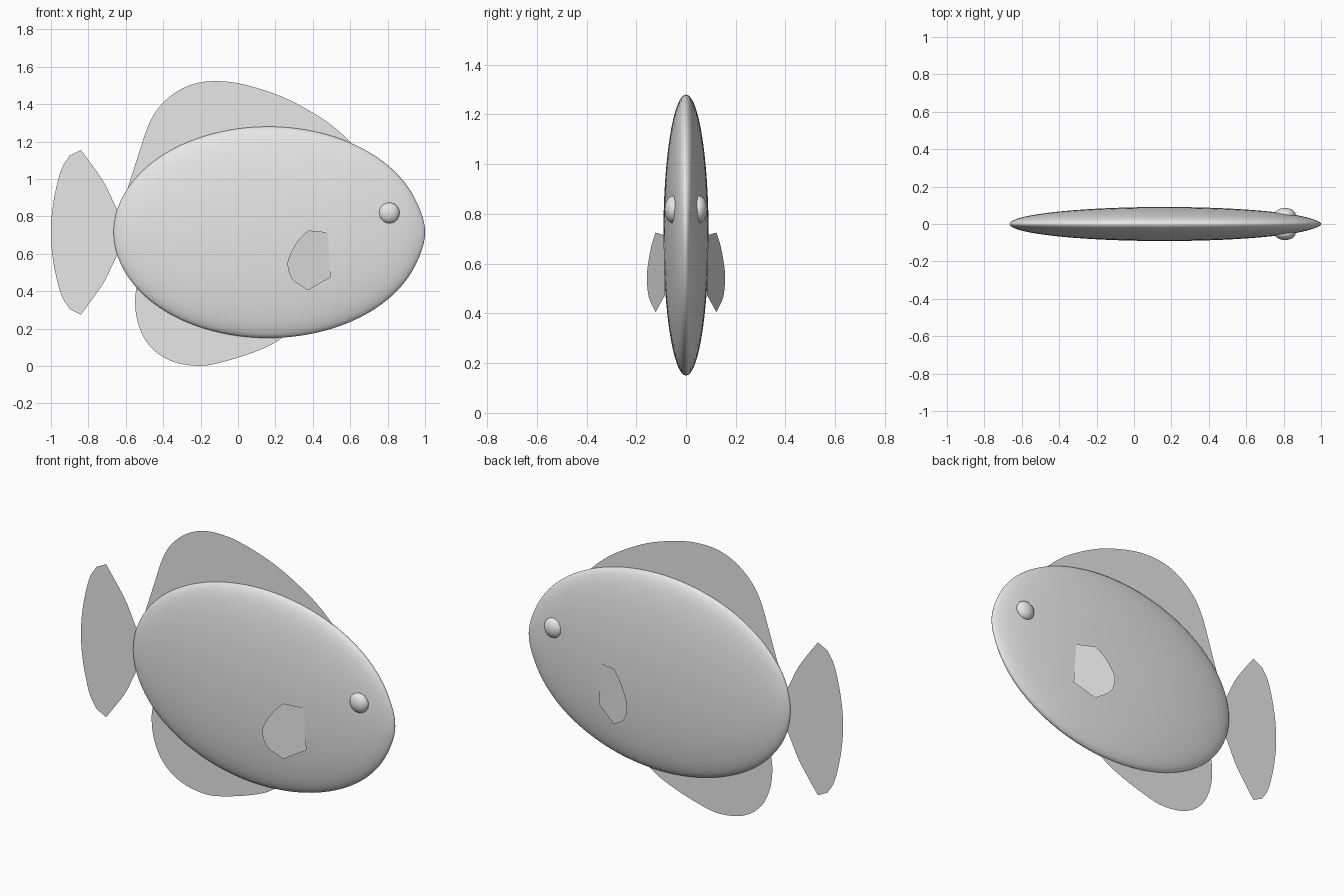
import bpy
import bmesh
from math import radians
from mathutils import Matrix, Vector

cube = bpy.data.objects.get("Cube")
if cube:
    bpy.data.objects.remove(cube, do_unlink=True)

MID_Z = 0.715

grey = bpy.data.materials.new("light_grey")
grey.use_nodes = True
grey.diffuse_color = (0.8, 0.8, 0.8, 1)
grey.node_tree.nodes["Principled BSDF"].inputs["Base Color"].default_value = grey.diffuse_color


def add_object(name, bm, smooth=False):
    """Turn a bmesh into a named object with the shared material."""
    mesh = bpy.data.meshes.new(name)
    bm.to_mesh(mesh)
    bm.free()
    mesh.materials.append(grey)
    if smooth:
        mesh.shade_smooth()
    obj = bpy.data.objects.new(name, mesh)
    bpy.context.collection.objects.link(obj)
    return obj


def ellipsoid(centre, radii, segments, rings):
    """Ellipsoid whose poles lie along x."""
    bm = bmesh.new()
    bmesh.ops.create_uvsphere(bm, u_segments=segments, v_segments=rings, radius=1)
    bmesh.ops.rotate(bm, verts=bm.verts, matrix=Matrix.Rotation(radians(90), 3, "Y"))
    bmesh.ops.scale(bm, verts=bm.verts, vec=radii)
    bmesh.ops.translate(bm, verts=bm.verts, vec=centre)
    return bm


def spline(points, steps=5):
    """Smooth curve through the points."""
    pts = [Vector(p) for p in points]
    pts = [2 * pts[0] - pts[1]] + pts + [2 * pts[-1] - pts[-2]]
    curve = []
    for a, b, c, d in zip(pts, pts[1:], pts[2:], pts[3:]):
        for i in range(steps):
            t = i / steps
            curve.append((2 * b + (c - a) * t + (2 * a - 5 * b + 4 * c - d) * t * t
                          + (3 * b - a - 3 * c + d) * t ** 3) / 2)
    return curve + [pts[-2]]


def sheet(name, outline, depth=lambda x: 0):
    """Paper-thin fin from an (x, z) outline."""
    bm = bmesh.new()
    verts = [bm.verts.new((p[0], depth(p[0]), p[1])) for p in outline]
    face = bm.faces.new(verts)
    bmesh.ops.triangulate(bm, faces=[face])
    return add_object(name, bm)


# Body: flat oval with a slightly pointed nose
body = ellipsoid((0.162, 0, MID_Z), (0.827, 0.091, 0.565), 64, 64)
for v in body.verts:
    v.co.x += 0.011 * max(0, (v.co.x - 0.93) / 0.059) ** 3
add_object("body", body, smooth=True)

# Back fin and belly fin, tucked into the body along their lower edge
sheet("back_fin", spline([
    (-0.59, 0.95), (-0.55, 1.0), (-0.53, 1.05), (-0.52, 1.15), (-0.49, 1.26),
    (-0.44, 1.36), (-0.365, 1.44), (-0.275, 1.495), (-0.18, 1.52), (-0.08, 1.522),
    (0.01, 1.51), (0.14, 1.475), (0.28, 1.42), (0.44, 1.33), (0.54, 1.255),
    (0.63, 1.17)]) + [(0.5, 1.0), (-0.4, 0.9)])
sheet("belly_fin", spline([
    (-0.54, 0.44), (-0.55, 0.35), (-0.54, 0.25), (-0.505, 0.155), (-0.45, 0.085),
    (-0.375, 0.035), (-0.285, 0.008), (-0.18, 0.002), (-0.07, 0.025), (0.06, 0.065),
    (0.17, 0.11), (0.25, 0.16)]) + [(0.2, 0.4), (-0.4, 0.5)])

# Tail fin: upper half mirrored about the middle line
upper = (spline([(-0.61, 0.07), (-0.65, 0.13), (-0.71, 0.255), (-0.77, 0.345), (-0.84, 0.44)])
         + spline([(-0.9, 0.41), (-0.945, 0.335), (-0.98, 0.2), (-0.997, 0.08), (-1, 0)]))
sheet("tail_fin", [(x, MID_Z + z) for x, z in upper]
      + [(x, MID_Z - z) for x, z in reversed(upper[:-1])])

# Eyes and side fins on both sides
side_outline = spline([(0.375, 0.725), (0.325, 0.675), (0.285, 0.61), (0.265, 0.545),
                       (0.29, 0.465), (0.375, 0.405)]) + [(0.495, 0.475), (0.48, 0.715)]
for side, s in (("left", 1), ("right", -1)):
    # the front faces -y, so +y is the far side
    eye = ellipsoid((0.808, s * 0.05, 0.818), (0.056, 0.036, 0.056), 24, 16)
    add_object("eye_far" if s > 0 else "eye_near", eye, smooth=True)
    sheet("side_fin_far" if s > 0 else "side_fin_near", side_outline,
          lambda x: s * (0.087 + 0.32 * (0.485 - x)))
